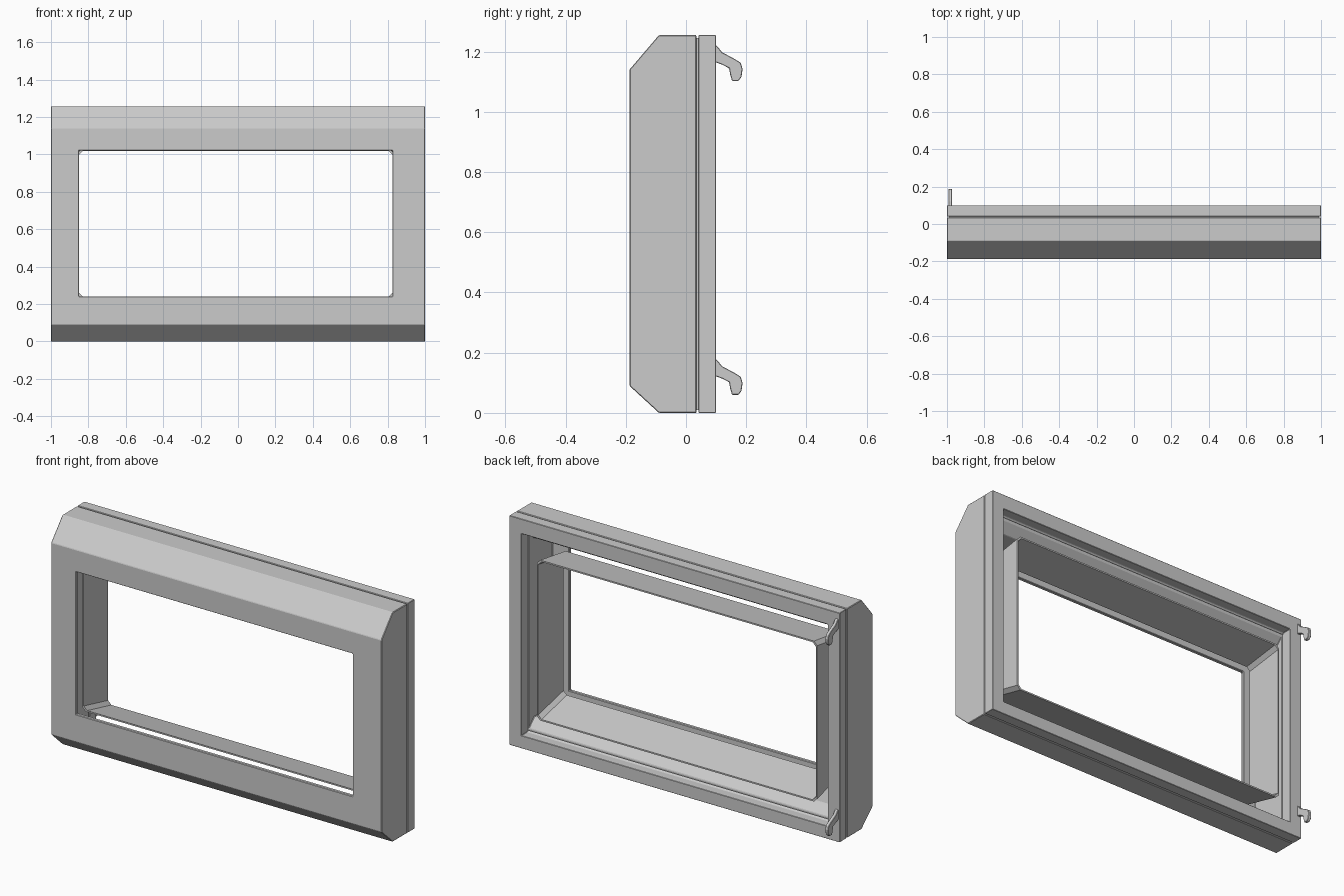
import bpy
import bmesh

if "Cube" in bpy.data.objects:
    bpy.data.objects.remove(bpy.data.objects["Cube"], do_unlink=True)

grey = bpy.data.materials.new("light_grey")
grey.use_nodes = True
colour = (0.6, 0.6, 0.6, 1)
grey.diffuse_color = colour
grey.node_tree.nodes["Principled BSDF"].inputs["Base Color"].default_value = colour


def finish(name, bm, bevel=0):
    bmesh.ops.recalc_face_normals(bm, faces=bm.faces)
    mesh = bpy.data.meshes.new(name)
    bm.to_mesh(mesh)
    bm.free()
    mesh.materials.append(grey)
    obj = bpy.data.objects.new(name, mesh)
    bpy.context.collection.objects.link(obj)
    if bevel:
        mod = obj.modifiers.new("soft_edges", "BEVEL")
        mod.width = bevel
        mod.segments = 1
    return obj


def rectangle(y, x0, x1, z0, z1, cut=0):
    """Upright rectangle at depth y, with optional cut corners."""
    if not cut:
        return [(x0, y, z0), (x1, y, z0), (x1, y, z1), (x0, y, z1)]
    c = cut
    return [(x0 + c, y, z0), (x1 - c, y, z0), (x1, y, z0 + c), (x1, y, z1 - c),
            (x1 - c, y, z1), (x0 + c, y, z1), (x0, y, z1 - c), (x0, y, z0 + c)]


def ring(name, loops, bevel=0):
    """Join rectangles in order and back to the first, as a closed frame."""
    bm = bmesh.new()
    rows = [[bm.verts.new(p) for p in loop] for loop in loops]
    n = len(rows[0])
    for i, row in enumerate(rows):
        nxt = rows[(i + 1) % len(rows)]
        for j in range(n):
            k = (j + 1) % n
            bm.faces.new((row[j], row[k], nxt[k], nxt[j]))
    return finish(name, bm, bevel)


H = 1.255          # overall height
W = 0.927          # inner half width
window = (-0.85, 0.825, 0.24, 1.02)

# Front housing: sloped top and bottom, window in front, hollow behind
ring("front_housing", [
    rectangle(0.035, -1, 1, 0, H),
    rectangle(-0.09, -1, 1, 0, H),
    rectangle(-0.188, -1, 1, 0.09, 1.14),
    rectangle(-0.188, *window),
    rectangle(-0.168, *window),
    rectangle(-0.168, -W, W, 0.13, 1.11),
    rectangle(-0.01, -W, W, 0.13, 1.11),
    rectangle(0.035, -W, W, 0.085, 1.159),
], 0.003)

# Back cover
ring("back_cover", [
    rectangle(0.041, -1, 1, 0, H),
    rectangle(0.1, -1, 1, 0, H),
    rectangle(0.1, -W, W, 0.07, 1.174),
    rectangle(0.05, -W, W, 0.07, 1.174),
    rectangle(0.041, -W, W, 0.079, 1.165),
], 0.002)

# Recessed seam between the two halves
s = 0.01
ring("seam", [
    rectangle(0.033, -1 + s, 1 - s, s, H - s),
    rectangle(0.043, -1 + s, 1 - s, s, H - s),
    rectangle(0.043, -W - s, W + s, 0.07, 1.174),
    rectangle(0.033, -W - s, W + s, 0.07, 1.174),
])

# Flared lining behind the window, set back from the front plate
t = 0.008
ring("window_lining", [
    rectangle(-0.12, -0.85, 0.825, 0.24, 1.018, 0.02),
    rectangle(0.095, -0.853, 0.828, 0.188, 1.05, 0.02),
    rectangle(0.095, -0.853 - t, 0.828 + t, 0.188 - t, 1.05 + t, 0.02),
    rectangle(-0.12, -0.85 - t, 0.825 + t, 0.24 - t, 1.018 + t, 0.02),
])

# Hinge hooks on the back
hook_profile = [(0.095, 1.222), (0.103, 1.219), (0.12, 1.198), (0.163, 1.175),
                (0.182, 1.163), (0.188, 1.142), (0.184, 1.115), (0.174, 1.103),
                (0.153, 1.103), (0.147, 1.123), (0.143, 1.145), (0.12, 1.157),
                (0.095, 1.166)]
for name, drop in (("upper_hook", 0), ("lower_hook", 1.043)):
    bm = bmesh.new()
    face = bm.faces.new([bm.verts.new((-0.992, y, z - drop)) for y, z in hook_profile])
    out = bmesh.ops.extrude_face_region(bm, geom=[face])
    moved = [v for v in out["geom"] if isinstance(v, bmesh.types.BMVert)]
    bmesh.ops.translate(bm, verts=moved, vec=(0.018, 0, 0))
    finish(name, bm, 0.002)
